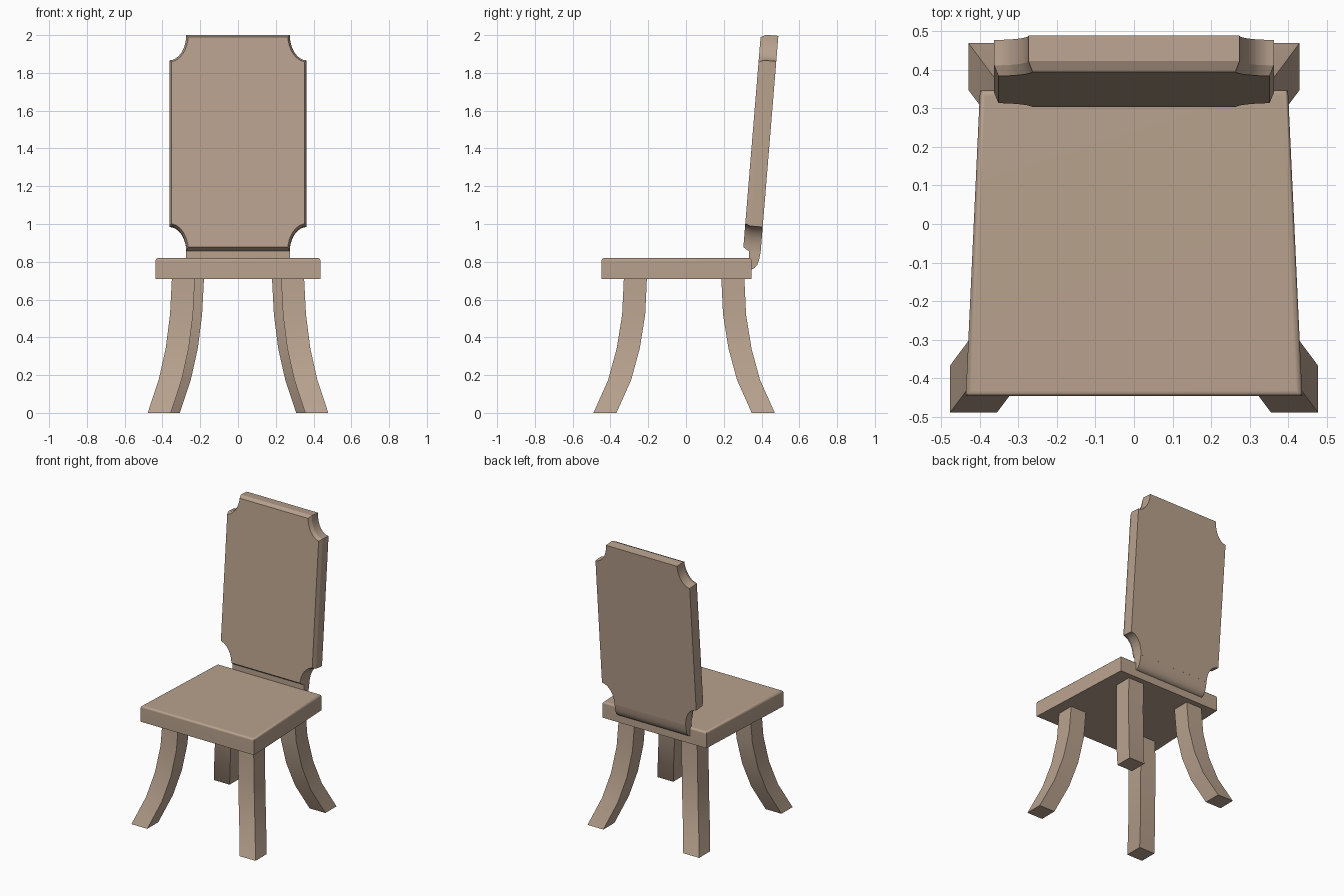
import bpy, bmesh, math

if "Cube" in bpy.data.objects:
    bpy.data.objects.remove(bpy.data.objects["Cube"])

TILT = 0.082  # backward lean of the back panel

wood = bpy.data.materials.new("wood")
wood.diffuse_color = (0.48, 0.36, 0.27, 1)
wood.use_nodes = True
wood.node_tree.nodes["Principled BSDF"].inputs["Base Color"].default_value = wood.diffuse_color


def finish(bm, name, angle=30):
    bmesh.ops.recalc_face_normals(bm, faces=bm.faces)
    mesh = bpy.data.meshes.new(name)
    bm.to_mesh(mesh)
    bm.free()
    mesh.materials.append(wood)
    ob = bpy.data.objects.new(name, mesh)
    bpy.context.collection.objects.link(ob)
    bpy.ops.object.select_all(action='DESELECT')
    ob.select_set(True)
    bpy.context.view_layer.objects.active = ob
    bpy.ops.object.shade_smooth_by_angle(angle=math.radians(angle))
    return ob


def loft(rings):
    """Skin a list of equal-length point rings and cap both ends."""
    bm = bmesh.new()
    vs = [[bm.verts.new(p) for p in ring] for ring in rings]
    n = len(vs[0])
    for a, b in zip(vs, vs[1:]):
        for i in range(n):
            j = (i + 1) % n
            bm.faces.new((a[i], a[j], b[j], b[i]))
    bm.faces.new(vs[0])
    bm.faces.new(vs[-1])
    return bm


# seat: tapered slab with rounded top edge
def seat_ring(z):
    return [(-0.437, -0.447, z), (0.437, -0.447, z), (0.40, 0.347, z), (-0.40, 0.347, z)]


bm = loft([seat_ring(0.708), seat_ring(0.82)])
top_edges = [e for e in bm.edges if all(v.co.z > 0.8 for v in e.verts)]
bmesh.ops.bevel(bm, geom=top_edges, offset=0.015, segments=3, profile=0.5, affect='EDGES')
seat = finish(bm, "seat", 35)
seat.modifiers.new("even_shading", 'WEIGHTED_NORMAL').keep_sharp = True

# legs: square section flaring outward; (z, x offset, y offset) from the foot
FLARE = [(0, 0, 0), (0.175, 0.058, 0.078), (0.34, 0.095, 0.123), (0.52, 0.118, 0.152), (0.712, 0.128, 0.161)]


def leg(name, sx, sy, foot_x, foot_y, w=0.122):
    rings = []
    for z, dx, dy in FLARE:
        x, y = foot_x - dx, foot_y - dy
        rings.append([(sx * px, sy * py, z) for px, py in
                      ((x, y), (x - w, y), (x - w, y - w), (x, y - w))])
    finish(loft(rings), name)


for side, sx in (("left", -1), ("right", 1)):
    leg("front_leg_" + side, sx, -1, 0.478, 0.49)
    leg("back_leg_" + side, sx, 1, 0.43, 0.47)


# back panel: outline with scooped corners, lofted with a chamfered front rim
def panel_ring(depth, inset, seg=8):
    hw, top, bot = 0.363 - inset, 1.996 - inset * 1.3, 0.853 + inset * 1.5
    half = []
    for i in range(seg + 1):
        t = math.pi / 2 * i / seg
        half.append((min(hw, 0.364 - (0.09 + inset) * math.cos(t)),
                     min(top, 1.996 - (0.135 + inset) * math.sin(t))))
    for i in range(seg, -1, -1):
        t = math.pi / 2 * i / seg
        half.append((min(hw, 0.364 - (0.09 + inset) * math.cos(t)),
                     max(bot, 0.853 + (0.131 + inset) * math.sin(t))))
    pts = half + [(-x, z) for x, z in reversed(half)]
    return [(x, 0.489 + TILT * (z - 1.996) - depth, z + TILT * depth) for x, z in pts]


finish(loft([panel_ring(0, 0), panel_ring(0.066, 0), panel_ring(0.093, 0.011)]), "back_panel", 20)

# neck joining the panel to the rear of the seat, rounded underneath
NECK = [(0.333, 0.88), (0.333, 0.76), (0.348, 0.76), (0.364, 0.768), (0.378, 0.785),
        (0.387, 0.81), (0.392, 0.835), (0.395, 0.853), (0.38, 0.88)]
finish(loft([[(x, y, z) for y, z in NECK] for x in (-0.274, 0.274)]), "back_neck")
